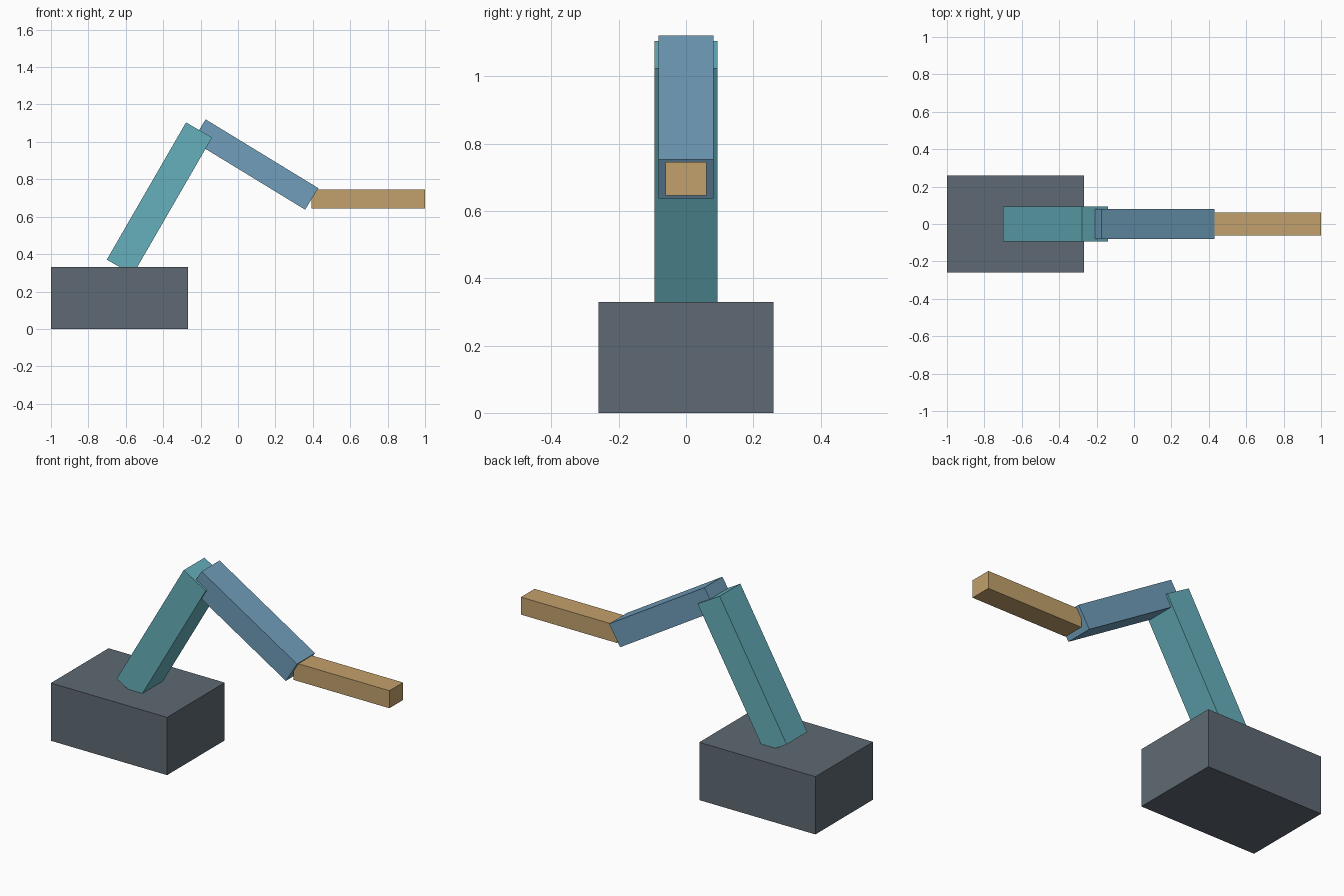
import bpy
import math

default_cube = bpy.data.objects.get("Cube")
if default_cube:
    bpy.data.objects.remove(default_cube, do_unlink=True)


def linear(channel):
    c = channel / 255
    return c / 12.92 if c <= 0.04045 else ((c + 0.055) / 1.055) ** 2.4


def make_material(name, rgb):
    color = [linear(c) for c in rgb] + [1.0]
    mat = bpy.data.materials.new(name)
    mat.use_nodes = True
    mat.diffuse_color = color
    mat.node_tree.nodes["Principled BSDF"].inputs["Base Color"].default_value = color
    return mat


def make_box(name, center, size, pitch, mat):
    """Box whose long axis is raised by pitch degrees from +x."""
    bpy.ops.mesh.primitive_cube_add(size=1, location=center)
    obj = bpy.context.object
    obj.name = obj.data.name = name
    obj.scale = size
    obj.rotation_euler.y = -math.radians(pitch)
    bpy.ops.object.transform_apply(location=False, rotation=False, scale=True)
    obj.data.materials.append(mat)
    return obj


slate = make_material("slate grey", (95, 105, 115))
teal = make_material("teal", (102, 176, 188))
blue = make_material("steel blue", (112, 158, 187))
tan = make_material("tan", (194, 160, 108))

# Heavy block the arm stands on
make_box("base", (-0.633, 0, 0.165), (0.734, 0.52, 0.33), 0, slate)

# Rising arm, its foot sunk into the base
make_box("upper_arm", (-0.42, 0, 0.697), (0.847, 0.187, 0.161), 60, teal)

# Descending arm
make_box("forearm", (0.093, 0, 0.879), (0.706, 0.163, 0.135), -31.4, blue)

# Level end piece
make_box("hand", (0.697, 0, 0.695), (0.606, 0.123, 0.1), 0, tan)
